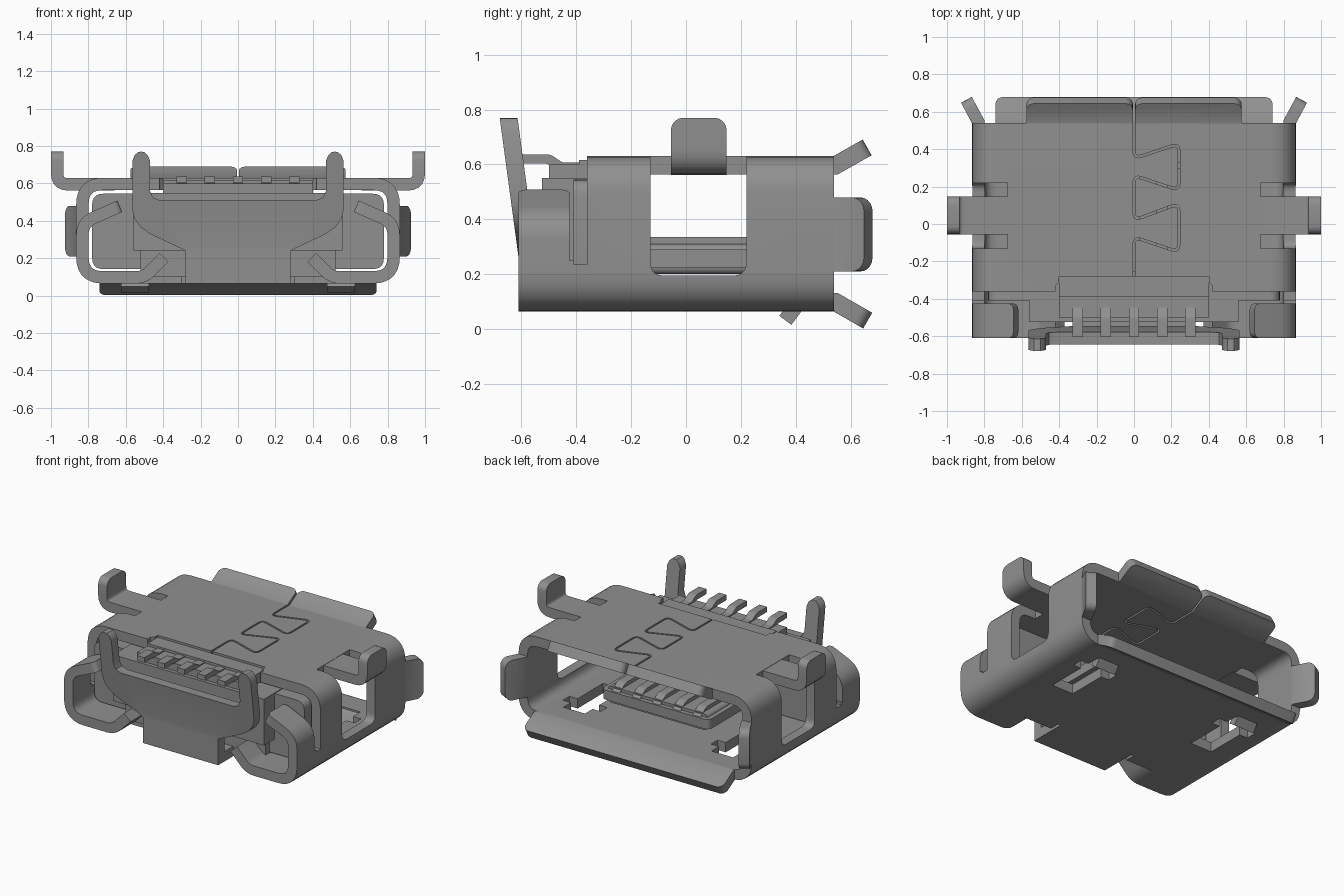
import bpy, bmesh, math
from mathutils import Vector as V

if "Cube" in bpy.data.objects:
    bpy.data.objects.remove(bpy.data.objects["Cube"])

T = 0.066  # sheet metal thickness
MAP = {'x': lambda u, v, t: (t, u, v), 'y': lambda u, v, t: (u, t, v), 'z': lambda u, v, t: (u, v, t)}
GREY = bpy.data.materials.new("dark_grey")
GREY.diffuse_color = (.28, .28, .28, 1)
GREY.use_nodes = True
GREY.node_tree.nodes["Principled BSDF"].inputs["Base Color"].default_value = GREY.diffuse_color


def fillet(pts, r, closed=True, n=5):
    """Round the corners of a 2D path."""
    out, m = [], len(pts)
    for i, p in enumerate(pts):
        p = V(p)
        if not closed and i in (0, m - 1):
            out.append(p)
            continue
        a, b = V(pts[i - 1]) - p, V(pts[(i + 1) % m]) - p
        ang = a.angle(b)
        if ang > 3.1:
            out.append(p)
            continue
        la = .95 if not closed and i == 1 else .48
        lb = .95 if not closed and i == m - 2 else .48
        d = min(r / math.tan(ang / 2), a.length * la, b.length * lb)
        s, e = p + a.normalized() * d, p + b.normalized() * d
        for k in range(n + 1):
            t = k / n
            out.append(s * (1 - t) ** 2 + p * 2 * t * (1 - t) + e * t * t)
    return out


def finish(name, bm, mirror=False):
    bmesh.ops.recalc_face_normals(bm, faces=bm.faces)
    me = bpy.data.meshes.new(name)
    bm.to_mesh(me)
    bm.free()
    me.materials.append(GREY)
    ob = bpy.data.objects.new(name, me)
    bpy.context.collection.objects.link(ob)
    if mirror:
        md = ob.modifiers.new("Mirror", 'MIRROR')
        md.use_mirror_merge = False
    return ob


def prism(name, poly, axis, a, b, mirror=False):
    """Extrude a 2D outline along an axis."""
    bm = bmesh.new()
    f = MAP[axis]
    lo, hi = ([bm.verts.new(f(p[0], p[1], t)) for p in poly] for t in (a, b))
    bm.faces.new(lo)
    bm.faces.new(hi)
    for i in range(len(poly)):
        j = (i + 1) % len(poly)
        bm.faces.new((lo[i], lo[j], hi[j], hi[i]))
    return finish(name, bm, mirror)


def rect(a, b, c, d, r=0):
    p = [(a, c), (b, c), (b, d), (a, d)]
    return fillet(p, r) if r else p


def strip(name, pts, axis, a, b, th=T, closed=False, mirror=False, tip=0):
    """Bent sheet: centre-line path with thickness, extruded along an axis."""
    bm = bmesh.new()
    f = MAP[axis]
    pts = [V(p) for p in pts]
    n = len(pts)
    rings = []
    for i, p in enumerate(pts):
        d0 = (p - pts[i - 1]).normalized() if closed or i > 0 else None
        d1 = (pts[(i + 1) % n] - p).normalized() if closed or i < n - 1 else None
        d0, d1 = d0 or d1, d1 or d0
        m = (d0 + d1).normalized()
        nr = V((-m.y, m.x)) * (th / 2 / max(.4, m.dot(d0)))
        rings.append([bm.verts.new(f(*q, t)) for q, t in
                      ((p + nr, a), (p - nr, a), (p - nr, b), (p + nr, b))])
    for i in range(n if closed else n - 1):
        r, s = rings[i], rings[(i + 1) % n]
        for k in range(4):
            bm.faces.new((r[k], r[(k + 1) % 4], s[(k + 1) % 4], s[k]))
    if not closed:
        bm.faces.new(rings[0])
        bm.faces.new(rings[-1])
        if tip:
            r = rings[-1]
            es = [bm.edges.get((r[0], r[1])), bm.edges.get((r[2], r[3]))]
            bmesh.ops.bevel(bm, geom=es, offset=tip, segments=5, profile=.5, affect='EDGES')
    return finish(name, bm, mirror)


def cut(ob, cutters):
    bpy.context.view_layer.objects.active = ob
    for c in cutters:
        c.hide_render = True
        md = ob.modifiers.new("Cut", 'BOOLEAN')
        md.operation, md.solver, md.object = 'DIFFERENCE', 'EXACT', c
        bpy.ops.object.modifier_apply(modifier=md.name)
    for c in cutters:
        bpy.data.objects.remove(c)


# Main shell tube with side windows, top seam, rear notch and bottom latch slots
h = T / 2
shell = strip("shell", fillet(rect(-.865 + h, .865 - h, .065 + h, .63 - h), .11, n=7), 'y', -.36, .54, closed=True)
seam = [(0, -.33), (0, -.07), (.24, -.15), (.24, .11), (0, .02), (0, .26), (.24, .18), (.24, .43), (0, .35), (0, .6)]
notch = [(-.42, -.4), (.42, -.4), (.42, -.33), (.4, -.31), (.4, -.28), (-.4, -.28), (-.4, -.31), (-.42, -.33)]
cut(shell, [
    prism("window_cut", fillet([(-.13, .195), (.22, .195), (.22, .75), (-.13, .75)], .05), 'x', .675, 1, True),
    prism("rear_notch_cut", notch, 'z', .5, .7),
    strip("seam_cut", fillet(seam, .03, False, 4), 'z', .5, .7, th=.012),
    prism("slot_cut", rect(.47, .63, -.02, .4), 'z', 0, .16, True),
    prism("slot_cross_cut", rect(.41, .69, .25, .32), 'z', 0, .16, True),
])

# Solder tabs bent up at the sides
strip("side_tab", fillet([(.66, .595), (1 - h, .595), (1 - h, .77)], .06, False), 'y', -.055, .148, mirror=True, tip=.045)

# Flared lips around the mouth
strip("top_lip", [(.53, .597), (.545, .597), (.66, .662)], 'x', .006, .575, mirror=True, tip=.04)
strip("bottom_lip", [(.53, .098), (.545, .098), (.662, .031)], 'x', -.74, .74, tip=.04)
strip("side_lip", [(.832, .53), (.832, .545), (.896, .664)], 'z', .21, .48, mirror=True, tip=.05)

# Latch hooks bent down at the front end of the bottom slots
strip("latch_hook", fillet([(.42, .1), (.405, .09), (.362, .032)], .02, False),
      'x', .475, .625, th=.055, mirror=True)

# Rear lower wings: bottom corners continuing backwards, with upturned inner ends
low = fillet([(.395, .205), (.5, .098), (.832, .098), (.832, .25)], .11, False, 7)
strip("rear_wing", low, 'y', -.61, -.41, mirror=True)
strip("wing_bridge", fillet([(.3, .098), (.832, .098), (.832, .235)], .11, False, 7), 'y', -.43, -.355, mirror=True)
strip("wing_curl", fillet([(.832, .24), (.832, .39), (.632, .478)], .1, False, 8), 'y', -.61, -.425, mirror=True, tip=.03)
prism("bottom_tail", rect(-.28, .28, -.61, -.355), 'z', .065, .065 + T)

# Rear retaining plate with two horns, leaning back above the bend
half = [(.28, .065), (.28, .24), (.47, .33), (.52, .365), (.553, .41), (.565, .46), (.565, .72), (.553, .75),
        (.535, .767), (.518, .77), (.5, .767), (.482, .75), (.47, .72), (.47, .56), (.455, .525), (.42, .51)]
plate = prism("rear_plate", half + [(-x, z) for x, z in reversed(half)], 'y', -.61, -.545)
bm = bmesh.new()
bm.from_mesh(plate.data)
bmesh.ops.triangulate(bm, faces=[f for f in bm.faces if len(f.verts) > 4])
for z in (.26, .5):
    bmesh.ops.bisect_plane(bm, geom=bm.verts[:] + bm.edges[:] + bm.faces[:], plane_co=(0, 0, z), plane_no=(0, 0, 1))
for v in bm.verts:
    v.co.y -= max(0, v.co.z - .26) * .135
bm.to_mesh(plate.data)
bm.free()

# Insulator: wide rear wall, middle block, raised pin deck, foot and tongue
prism("insulator_wall", rect(-.78, .78, .142, .545, .06), 'y', -.41, -.25)
prism("insulator_middle", rect(-.56, .56, .24, .55), 'y', -.525, -.3)
prism("insulator_deck", rect(-.4, .4, .3, .6), 'y', -.5, -.25)
prism("insulator_deck_top", rect(-.4, .4, .59, .617), 'y', -.39, -.282)
prism("insulator_foot", rect(-.52, .52, .1, .24), 'y', -.45, -.3)
prism("tongue", fillet([(-.4, -.26), (.4, -.26), (.4, .33), (-.4, .33)], .04), 'z', .225, .29)
prism("tongue_base", rect(-.37, .37, .2, .31, .03), 'y', -.26, .3)

# Contacts: five tails at the rear and five bars on the tongue
tail = fillet([(-.605, .62), (-.5, .62), (-.455, .59), (-.385, .59)], .04, False)
for i in range(5):
    x = (i - 2) * .15
    strip(f"pin_tail_{i + 1}", tail, 'x', x - .028, x + .028, th=.034)
    strip(f"pin_contact_{i + 1}", fillet([(-.25, .315), (.25, .315), (.31, .27)], .05, False),
          'x', x - .03, x + .03, th=.04)

# Smooth shading on bends, sharp edges kept
for ob in bpy.context.scene.objects:
    ob.select_set(True)
    bpy.context.view_layer.objects.active = ob
bpy.ops.object.shade_smooth_by_angle(angle=math.radians(30))
